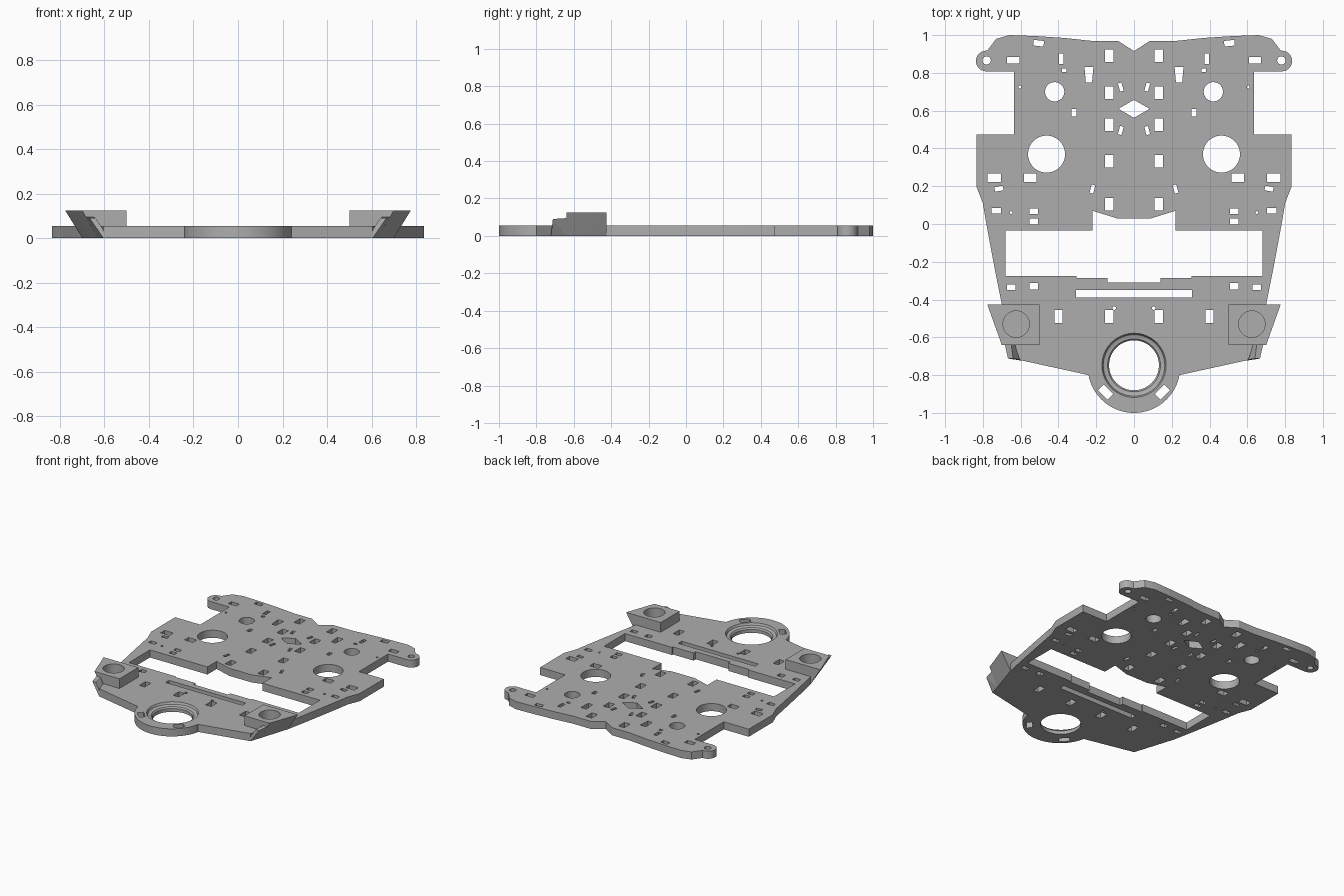
import bpy, bmesh
from math import sin, cos, pi, radians
from mathutils import Matrix, Vector

cube = bpy.data.objects.get("Cube")
if cube:
    bpy.data.objects.remove(cube, do_unlink=True)

THICK, TOP = 0.055, 0.125

grey = bpy.data.materials.new("plain grey")
grey.use_nodes = True
colour = (0.42, 0.42, 0.42, 1)
grey.diffuse_color = colour
grey.node_tree.nodes["Principled BSDF"].inputs["Base Color"].default_value = colour


def arc(cx, cy, r, start=0, end=360, n=48):
    full = end - start == 360
    steps = n if full else n - 1
    return [(cx + r * cos(radians(start + (end - start) * i / steps)),
             cy + r * sin(radians(start + (end - start) * i / steps))) for i in range(n)]


def rect(cx, cy, w, h, turn=0):
    rot = Matrix.Rotation(radians(turn), 2)
    return [tuple(Vector((cx, cy)) + rot @ Vector((sx * w / 2, sy * h / 2)))
            for sx, sy in ((-1, -1), (1, -1), (1, 1), (-1, 1))]


def mirrored(pts):
    return [(-x, y) for x, y in reversed(pts)]


def add_mesh(name, bm):
    bmesh.ops.remove_doubles(bm, verts=bm.verts, dist=0.0001)
    bmesh.ops.recalc_face_normals(bm, faces=bm.faces)
    mesh = bpy.data.meshes.new(name)
    bm.to_mesh(mesh)
    bm.free()
    mesh.materials.append(grey)
    ob = bpy.data.objects.new(name, mesh)
    bpy.context.collection.objects.link(ob)
    return ob


def smooth(ob):
    bpy.ops.object.select_all(action='DESELECT')
    ob.select_set(True)
    bpy.context.view_layer.objects.active = ob
    bpy.ops.object.shade_smooth_by_angle(angle=radians(30))


def cut_plate(name, loops):
    """Flat plate from an outline followed by its hole loops."""
    curve = bpy.data.curves.new(name + " outline", 'CURVE')
    curve.dimensions, curve.fill_mode = '2D', 'BOTH'
    curve.extrude = THICK / 2
    for loop in loops:
        spline = curve.splines.new('POLY')
        spline.points.add(len(loop) - 1)
        for p, (x, y) in zip(spline.points, loop):
            p.co = (x, y, 0, 1)
        spline.use_cyclic_u = True
    temp = bpy.data.objects.new(name + " outline", curve)
    bpy.context.collection.objects.link(temp)
    bm = bmesh.new()
    bm.from_mesh(temp.to_mesh())
    temp.to_mesh_clear()
    bpy.data.objects.remove(temp, do_unlink=True)
    bmesh.ops.translate(bm, verts=bm.verts, vec=(0, 0, THICK / 2))
    return add_mesh(name, bm)


def hull(name, pts):
    bm = bmesh.new()
    for p in pts:
        bm.verts.new(p)
    bmesh.ops.convex_hull(bm, input=bm.verts)
    bmesh.ops.dissolve_limit(bm, angle_limit=0.01, verts=bm.verts, edges=bm.edges)
    return add_mesh(name, bm)


# Plate outline, left half from the rear notch to the front nose
half = [(0, 0.915), (0.085, 0.97), (0.23, 0.97), (0.37, 0.985), (0.52, 0.995),
        (0.66, 1.0), (0.73, 0.98), (0.775, 0.92)]
half += arc(0.782, 0.863, 0.055, 65, -90, 14)
half += [(0.635, 0.808), (0.635, 0.475), (0.835, 0.475), (0.835, 0.2), (0.80, 0.11),
         (0.785, 0.02), (0.765, -0.09), (0.735, -0.25), (0.70, -0.425),
         (0.605, -0.72), (0.24, -0.80)]
half += arc(0, -0.755, 0.245, -11, -90, 20)
loops = [half + mirrored(half[1:-1])]

# Wide centre opening, narrow slot, diamond and nose hole
opening = [(0.09, 0.03), (0.22, 0.07), (0.22, -0.035), (0.68, -0.035), (0.68, -0.275),
           (0.305, -0.275), (0.305, -0.285), (0.14, -0.285), (0.14, -0.31)]
loops.append(opening + mirrored(opening))
loops.append(rect(0, -0.37, 0.614, 0.04))
loops.append([(0.083, 0.61), (0, 0.657), (-0.083, 0.61), (0, 0.562)])
loops.append(arc(0, -0.748, 0.17, n=64))

# Mirrored mounting holes
side_holes = [rect(0.13, y, 0.045, 0.067) for y in (0.89, 0.695, 0.525, 0.333, 0.105, -0.49)]
for hole in ((0.505, 0.957, 0.055, 0.03, 6), (0.64, 0.866, 0.065, 0.035),
             (0.385, 0.875, 0.025, 0.055), (0.37, 0.815, 0.025, 0.018),
             (0.07, 0.725, 0.02, 0.045, -15), (0.07, 0.495, 0.02, 0.045, 15),
             (0.22, 0.185, 0.02, 0.045, 15), (0.318, 0.59, 0.025, 0.04),
             (0.74, 0.245, 0.07, 0.045), (0.55, 0.245, 0.067, 0.045),
             (0.715, 0.187, 0.045, 0.025, -10), (0.73, 0.07, 0.05, 0.03),
             (0.53, 0.067, 0.045, 0.03), (0.53, 0.013, 0.045, 0.03),
             (0.65, -0.335, 0.047, 0.03), (0.53, -0.33, 0.045, 0.035),
             (0.40, -0.49, 0.042, 0.07), (0.15, -0.89, 0.042, 0.07, -45)):
    side_holes.append(rect(*hole))
side_holes.append([(0.215, 0.83), (0.222, 0.75), (0.255, 0.75), (0.262, 0.83)])
for x, y, r, n in ((0.78, 0.866, 0.022, 20), (0.42, 0.70, 0.051, 40),
                   (0.463, 0.37, 0.098, 56), (0.605, 0.725, 0.008, 10),
                   (0.65, 0.06, 0.008, 10), (0.105, -0.445, 0.01, 10)):
    side_holes.append(arc(x, y, r, n=n))
for loop in side_holes:
    loops += [loop, mirrored(loop)]
smooth(cut_plate("base_plate", loops))

# Stepped seat lining the nose hole
bm = bmesh.new()
profile = [(0.17, THICK), (0.163, 0.04), (0.152, 0.034), (0.14, 0.034),
           (0.132, 0.024), (0.132, 0), (0.17, 0)]
verts = [bm.verts.new((r, 0, z)) for r, z in profile]
edges = [bm.edges.new(pair) for pair in zip(verts, verts[1:])]
bmesh.ops.spin(bm, geom=verts + edges, cent=(0, 0, 0), axis=(0, 0, 1),
               angle=2 * pi, steps=64)
bmesh.ops.translate(bm, verts=bm.verts, vec=(0, -0.748, 0))
smooth(add_mesh("ball_seat", bm))

# Flared corner blocks with a blind bore, and the low lip in front of each
for side, s in (("left", 1), ("right", -1)):
    block = hull(side + "_corner_block", [(s * x, y, z) for x, y, z in (
        (0.50, -0.425, 0), (0.70, -0.425, 0), (0.631, -0.64, 0), (0.50, -0.64, 0),
        (0.50, -0.425, TOP), (0.777, -0.425, TOP), (0.70, -0.64, TOP), (0.50, -0.64, TOP))])
    bm = bmesh.new()
    bmesh.ops.create_cone(bm, cap_ends=True, segments=48, radius1=0.07, radius2=0.07,
                          depth=0.2, matrix=Matrix.Translation((s * 0.624, -0.53, 0.158)))
    cutter = add_mesh(side + "_bore_cutter", bm)
    cutter.hide_render = True
    mod = block.modifiers.new("bore", 'BOOLEAN')
    mod.operation, mod.solver, mod.object = 'DIFFERENCE', 'EXACT', cutter
    bpy.context.view_layer.objects.active = block
    bpy.ops.object.modifier_apply(modifier=mod.name)
    bpy.data.objects.remove(cutter, do_unlink=True)
    smooth(block)

    hull(side + "_front_lip", [(s * x, y, z) for x, y, z in (
        (0.631, -0.64, 0), (0.605, -0.722, 0), (0.58, -0.722, 0), (0.60, -0.64, 0),
        (0.683, -0.64, 0.095), (0.667, -0.712, 0.09),
        (0.64, -0.712, 0.09), (0.65, -0.64, 0.095))])
